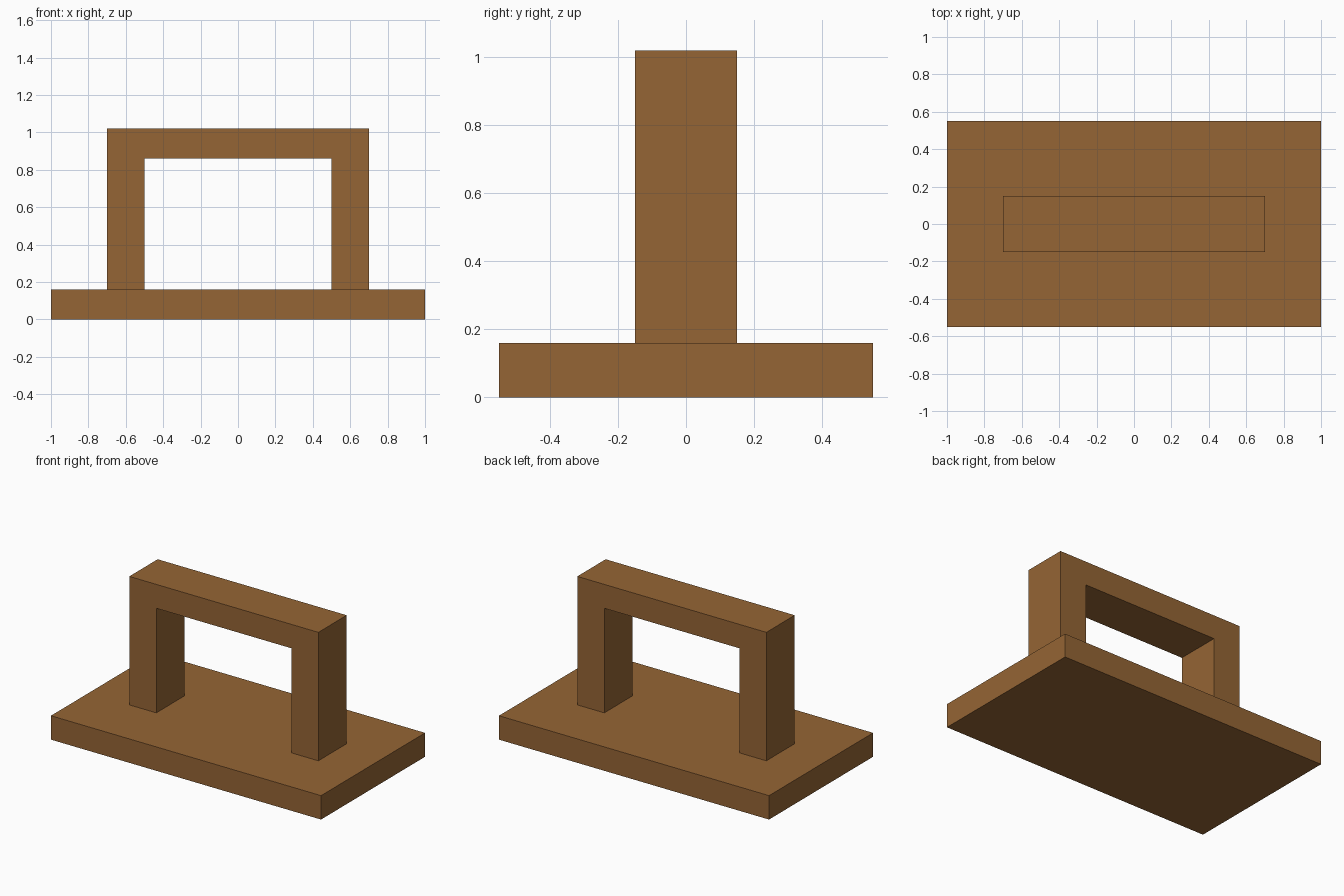
import bpy
import bmesh

if "Cube" in bpy.data.objects:
    bpy.data.objects.remove(bpy.data.objects["Cube"])

wood = bpy.data.materials.new("brown_wood")
wood.diffuse_color = (0.30, 0.13, 0.035, 1.0)
wood.use_nodes = True
wood.node_tree.nodes["Principled BSDF"].inputs["Base Color"].default_value = wood.diffuse_color


def extrude_profile(name, profile, half_depth):
    """Extrude a closed (x, z) outline along y, centred on y = 0."""
    bm = bmesh.new()
    face = bm.faces.new([bm.verts.new((x, -half_depth, z)) for x, z in profile])
    result = bmesh.ops.extrude_face_region(bm, geom=[face])
    moved = [v for v in result["geom"] if isinstance(v, bmesh.types.BMVert)]
    bmesh.ops.translate(bm, verts=moved, vec=(0, 2 * half_depth, 0))
    bmesh.ops.recalc_face_normals(bm, faces=bm.faces)
    mesh = bpy.data.meshes.new(name)
    bm.to_mesh(mesh)
    bm.free()
    mesh.materials.append(wood)
    obj = bpy.data.objects.new(name, mesh)
    bpy.context.collection.objects.link(obj)
    return obj


# Flat base plate
BASE_TOP = 0.16
extrude_profile("base_plate", [(-1, 0), (1, 0), (1, BASE_TOP), (-1, BASE_TOP)], 0.55)

# Handle: two posts joined by a crossbar, mirrored from the right half outline
right_half = [(0.5, 0.86), (0.5, BASE_TOP), (0.7, BASE_TOP), (0.7, 1.02)]
left_half = [(-x, z) for x, z in reversed(right_half)]
extrude_profile("handle", right_half + left_half, 0.15)
